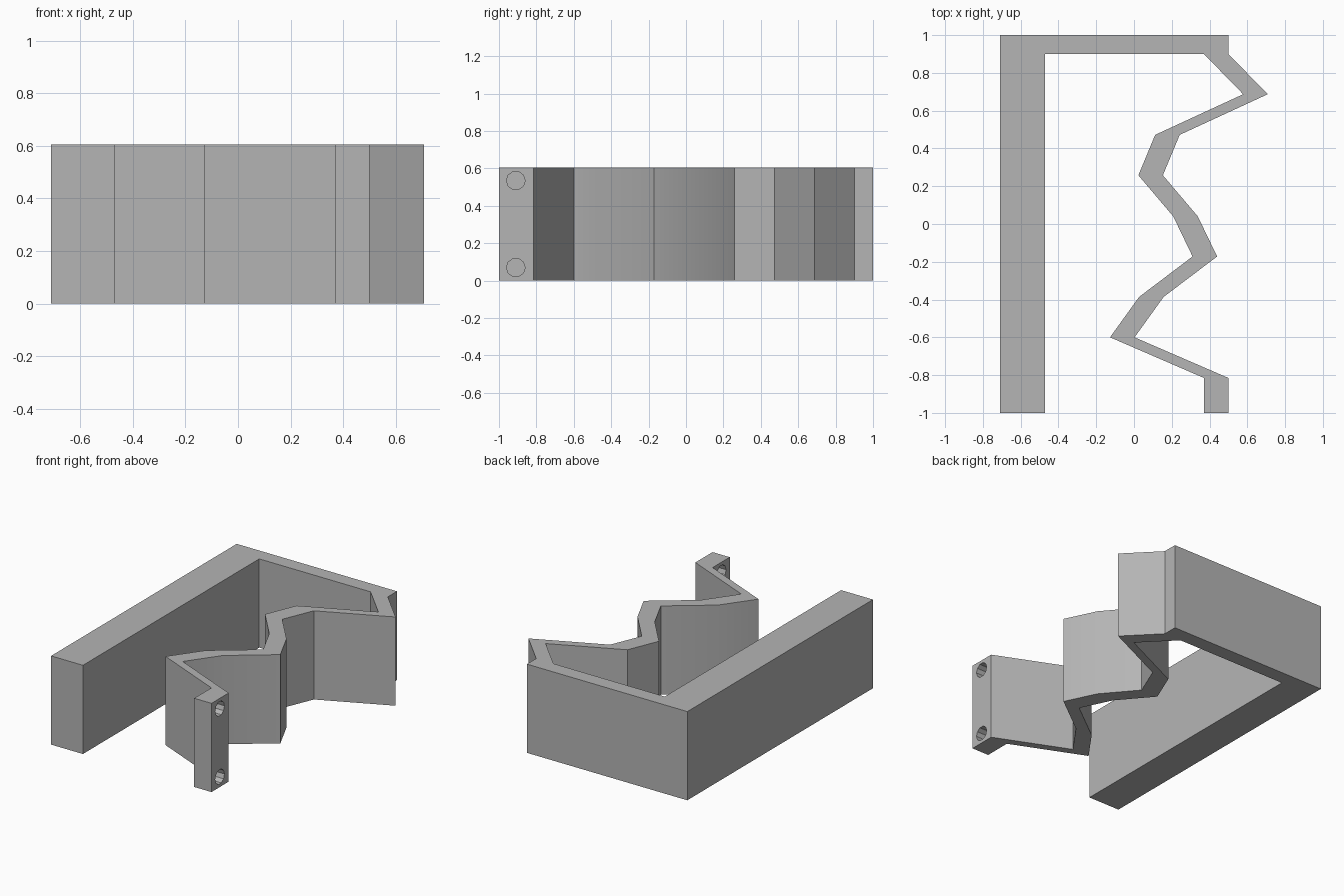
import bpy, bmesh, math
from mathutils import Matrix

cube = bpy.data.objects.get("Cube")
if cube:
    bpy.data.objects.remove(cube, do_unlink=True)

HEIGHT = 0.605
WALL = 0.13

grey = bpy.data.materials.new("plain grey")
grey.use_nodes = True
grey.diffuse_color = (0.46, 0.46, 0.46, 1)
grey.node_tree.nodes["Principled BSDF"].inputs["Base Color"].default_value = grey.diffuse_color


def add_object(name, bm):
    bmesh.ops.recalc_face_normals(bm, faces=bm.faces)
    mesh = bpy.data.meshes.new(name)
    bm.to_mesh(mesh)
    bm.free()
    mesh.materials.append(grey)
    obj = bpy.data.objects.new(name, mesh)
    bpy.context.collection.objects.link(obj)
    return obj


# Outer edge of the zigzag wall, back to front; the inner edge is the same line shifted in x
zigzag = [(0.5, 0.9), (0.708, 0.687), (0.242, 0.472), (0.153, 0.258), (0.338, 0.04),
          (0.44, -0.172), (0.157, -0.386), (0.003, -0.6), (0.5, -0.815), (0.5, -1)]
inner = [(x - WALL, y) for x, y in reversed(zigzag)]

# Closed outline: back plate, zigzag wall, and long beam
outline = [(-0.71, 1), (0.5, 1)] + zigzag + inner + [(-0.47, 0.9), (-0.47, -1), (-0.71, -1)]

bm = bmesh.new()
base = bm.faces.new([bm.verts.new((x, y, 0)) for x, y in outline])
top = bmesh.ops.extrude_face_region(bm, geom=[base])["geom"]
bmesh.ops.translate(bm, vec=(0, 0, HEIGHT),
                    verts=[v for v in top if isinstance(v, bmesh.types.BMVert)])
bracket = add_object("zigzag_bracket", bm)

# Two screw holes through the front tab
bm = bmesh.new()
for z in (0.07, 0.535):
    place = Matrix.Translation((0.44, -0.91, z)) @ Matrix.Rotation(math.pi / 2, 4, "Y")
    bmesh.ops.create_cone(bm, cap_ends=True, segments=10, radius1=0.05, radius2=0.05,
                          depth=0.4, matrix=place)
cutter = add_object("screw_hole_cutter", bm)
cutter.hide_render = True

cut = bracket.modifiers.new("screw holes", "BOOLEAN")
cut.operation = "DIFFERENCE"
cut.solver = "EXACT"
cut.object = cutter
bpy.context.view_layer.objects.active = bracket
bracket.select_set(True)
cutter.select_set(False)
bpy.ops.object.modifier_apply(modifier=cut.name)
bpy.data.objects.remove(cutter, do_unlink=True)

# Soften the shallow bends, keep the corners sharp
bpy.ops.object.shade_smooth_by_angle(angle=math.radians(30))
